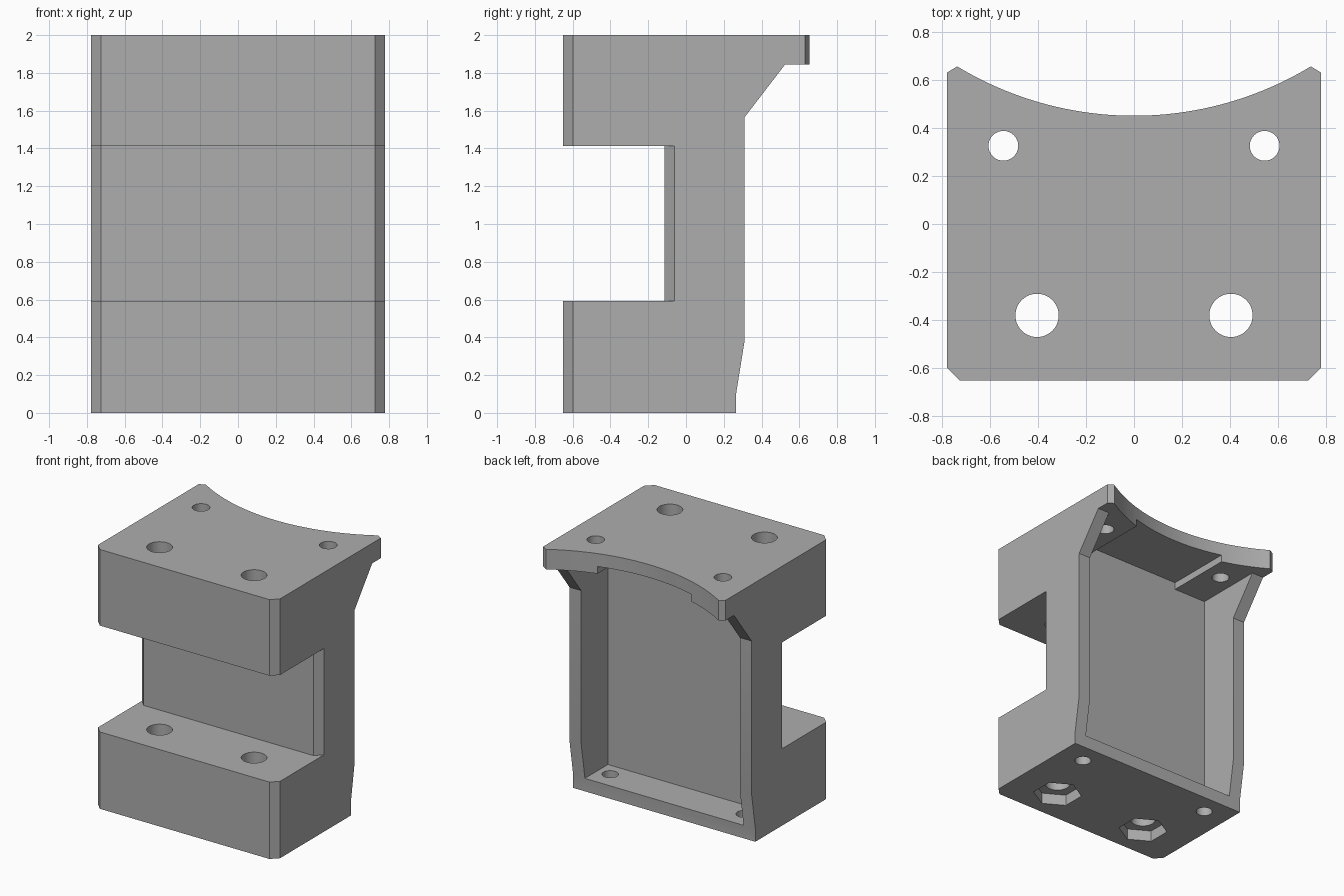
import bpy, bmesh, math
from mathutils import Matrix

if "Cube" in bpy.data.objects:
    bpy.data.objects.remove(bpy.data.objects["Cube"])

grey = bpy.data.materials.new("mid_grey")
grey.diffuse_color = (0.42, 0.42, 0.42, 1)
grey.use_nodes = True
grey.node_tree.nodes["Principled BSDF"].inputs["Base Color"].default_value = grey.diffuse_color


def prism(name, pts, a, b, axis="z"):
    """Extrude a closed outline from a to b; 'z' takes (x, y), 'x' takes (y, z)."""
    place = (lambda p, h: (p[0], p[1], h)) if axis == "z" else (lambda p, h: (h, p[0], p[1]))
    bm = bmesh.new()
    face = bm.faces.new([bm.verts.new(place(p, a)) for p in pts])
    ext = bmesh.ops.extrude_face_region(bm, geom=[face])
    step = (0, 0, b - a) if axis == "z" else (b - a, 0, 0)
    bmesh.ops.translate(bm, vec=step, verts=[v for v in ext["geom"] if isinstance(v, bmesh.types.BMVert)])
    bmesh.ops.recalc_face_normals(bm, faces=bm.faces)
    mesh = bpy.data.meshes.new(name)
    bm.to_mesh(mesh)
    bm.free()
    mesh.materials.append(grey)
    ob = bpy.data.objects.new(name, mesh)
    bpy.context.collection.objects.link(ob)
    return ob


def ring(x, y, r, n, start=0.0):
    return [(x + r * math.cos(start + math.tau * i / n), y + r * math.sin(start + math.tau * i / n))
            for i in range(n)]


def box(x, y0, y1):
    return [(-x, y0), (x, y0), (x, y1), (-x, y1)]


def boolean(target, tool, op="DIFFERENCE"):
    mod = target.modifiers.new(tool.name, "BOOLEAN")
    mod.operation, mod.solver, mod.object = op, "EXACT", tool
    bpy.context.view_layer.objects.active = target
    bpy.ops.object.modifier_apply(modifier=mod.name)
    bpy.data.objects.remove(tool)


W, C = 0.777, 0.053  # half width, corner chamfer

# Plan outline: chamfered front corners and a concave arc at the back
R, CY = 1.42, 1.87
half = math.asin(0.735 / R)
arc = [(R * math.sin(half * (1 - i / 24)), CY - R * math.cos(half * (1 - i / 24))) for i in range(49)]
plan = [(-W, -0.65 + C), (-W + C, -0.65), (W - C, -0.65), (W, -0.65 + C), (W, 0.63)] + arc + [(-W, 0.63)]
body = prism("bracket_body", plan, 0, 2)

# Side profile: stepped back with overhanging top flange
side = [(-0.8, -0.1), (0.265, -0.1), (0.265, 0.1), (0.31, 0.38), (0.31, 1.565),
        (0.525, 1.845), (0.8, 1.845), (0.8, 2.1), (-0.8, 2.1)]
boolean(body, prism("side_profile", side, -1, 1, "x"), "INTERSECT")

# Front slot with chamfered web edges
web = [(-1, -1), (1, -1), (1, -0.062), (W, -0.062), (W - C, -0.115),
       (-W + C, -0.115), (-W, -0.062), (-1, -0.062)]
boolean(body, prism("front_slot", web, 0.593, 1.413))

# Back cavity, deeper upward between the two screw pads
boolean(body, prism("back_cavity", box(0.677, -0.015, 1), 0.1, 1.845))
boolean(body, prism("ceiling_recess", box(0.4, -0.015, 1), 1.8, 1.9))

# Bolt holes, hexagonal nut pockets and screw holes on both sides
for s in (-1, 1):
    boolean(body, prism("bolt_hole", ring(s * 0.403, -0.38, 0.09, 48), -0.1, 2.1))
    boolean(body, prism("nut_pocket", ring(s * 0.403, -0.38, 0.175, 6, math.pi / 2), -0.1, 0.085))
    boolean(body, prism("top_screw_hole", ring(s * 0.543, 0.325, 0.062, 32), 1.7, 2.1))
    boolean(body, prism("bottom_screw_hole", ring(s * 0.572, 0.107, 0.058, 32), -0.1, 0.2))

# Smooth holes and arc, keep hard edges
bpy.ops.object.select_all(action="DESELECT")
body.select_set(True)
bpy.context.view_layer.objects.active = body
bpy.ops.object.shade_smooth_by_angle(angle=math.radians(20))
